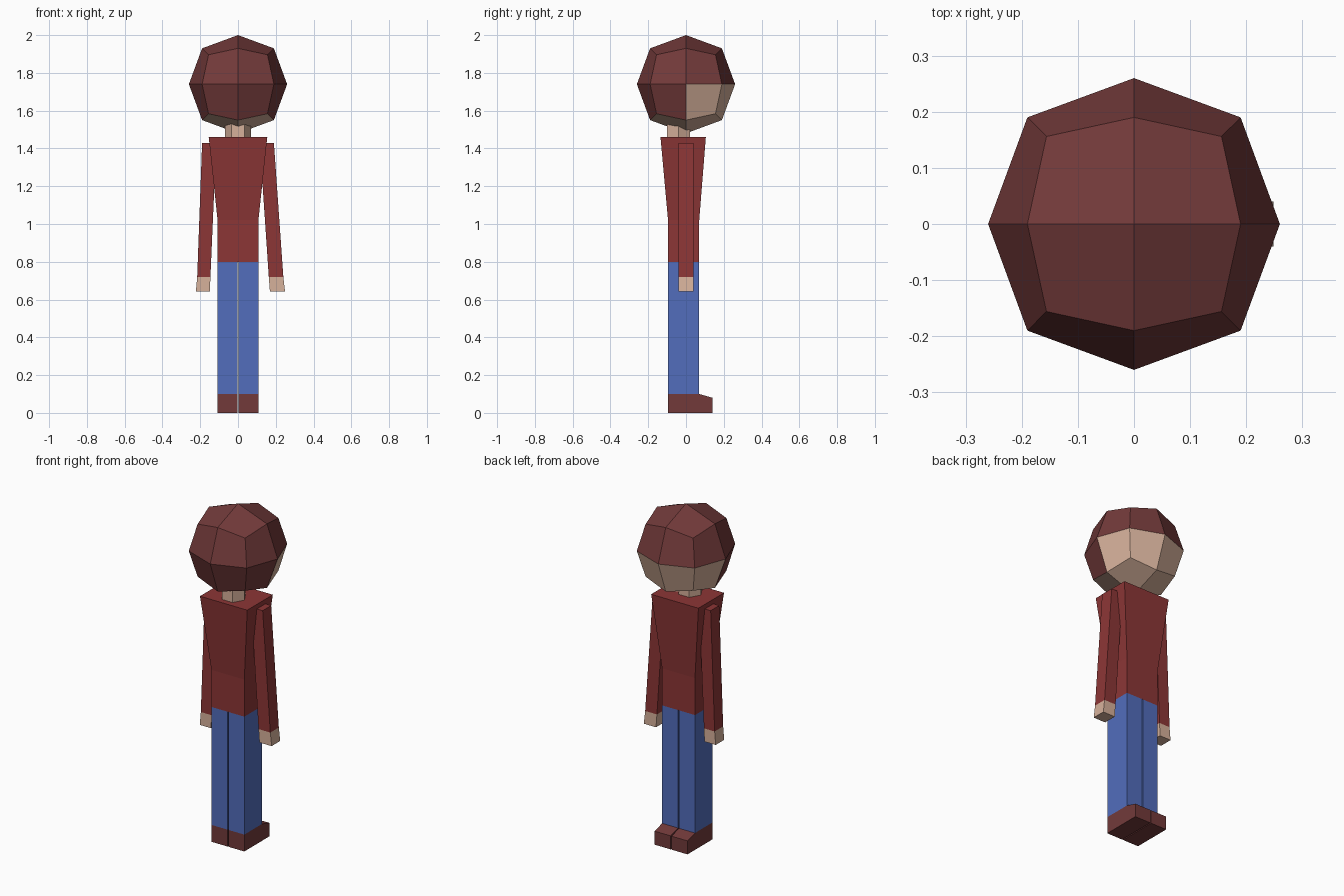
import bpy, bmesh, math

if "Cube" in bpy.data.objects:
    bpy.data.objects.remove(bpy.data.objects["Cube"])


def material(name, rgb):
    """Flat material from 0-255 display values, stored as linear."""
    m = bpy.data.materials.new(name)
    lin = [((c / 255 + 0.055) / 1.055) ** 2.4 for c in rgb]
    m.diffuse_color = (*lin, 1)
    m.use_nodes = True
    m.node_tree.nodes["Principled BSDF"].inputs["Base Color"].default_value = m.diffuse_color
    return m


HAIR = material("dark_brown", (114, 58, 58))
SKIN = material("skin", (214, 177, 155))
SHIRT = material("red_cloth", (140, 54, 54))
DENIM = material("blue_denim", (82, 109, 188))


def finish(name, bm, *mats):
    bmesh.ops.recalc_face_normals(bm, faces=bm.faces)
    mesh = bpy.data.meshes.new(name)
    bm.to_mesh(mesh)
    bm.free()
    for m in mats:
        mesh.materials.append(m)
    ob = bpy.data.objects.new(name, mesh)
    bpy.context.collection.objects.link(ob)
    return ob


def loft(name, rings, mat):
    """Closed solid through rings of points."""
    bm = bmesh.new()
    loops = [[bm.verts.new(p) for p in r] for r in rings]
    n = len(loops[0])
    for a, b in zip(loops, loops[1:]):
        for i in range(n):
            j = (i + 1) % n
            bm.faces.new((a[i], a[j], b[j], b[i]))
    bm.faces.new(loops[0])
    bm.faces.new(loops[-1])
    return finish(name, bm, mat)


def rect(z, x0, x1, y0, y1):
    return [(x0, y0, z), (x1, y0, z), (x1, y1, z), (x0, y1, z)]


# Head: cube split once per edge and rounded out
bm = bmesh.new()
bmesh.ops.create_cube(bm, size=2)
bmesh.ops.subdivide_edges(bm, edges=bm.edges[:], cuts=1, use_grid_fill=True)
radius = {1: 0.26, 2: 0.19, 3: 0.156}
for v in bm.verts:
    v.co *= radius[sum(abs(c) > 0.5 for c in v.co)]
bm.normal_update()
# Face and underside are skin, the rest is hair
for f in bm.faces:
    c = f.calc_center_median()
    if f.normal.z < -0.7 or (c.z < 0 and c.y > 0):
        f.material_index = 1
head = finish("head", bm, HAIR, SKIN)
head.location.z = 1.74

# Neck: six-sided column set slightly back
loft("neck", [[(0.07 * math.cos(i * math.pi / 3), -0.04 + 0.07 * math.sin(i * math.pi / 3), z)
               for i in range(6)] for z in (1.44, 1.56)], SKIN)

# Torso: straight waist flaring to the shoulders
loft("torso", [rect(0.80, -0.108, 0.108, -0.095, 0.07),
               rect(1.02, -0.108, 0.108, -0.095, 0.07),
               rect(1.46, -0.155, 0.155, -0.135, 0.105)], SHIRT)

# Arms: sleeve and hand share one slanted line; (top, cuff, hand) inner and outer x
arms = {"left": (-1, (0.115, 0.19), (0.146, 0.216), (0.149, 0.223)),
        "right": (1, (0.115, 0.19), (0.163, 0.240), (0.169, 0.249))}
for side, (s, top, cuff, tip) in arms.items():
    def ring(z, xs):
        return rect(z, s * xs[0], s * xs[1], -0.04, 0.04)
    loft(side + "_sleeve", [ring(0.72, cuff), ring(1.43, top)], SHIRT)
    loft(side + "_hand", [ring(0.642, tip), ring(0.72, cuff)], SKIN)

# Legs and shoes, with a thin gap between the two sides
shoe_profile = [(-0.095, 0), (0.14, 0), (0.14, 0.08), (0.07, 0.10), (-0.095, 0.10)]
for side, s in (("left", -1), ("right", 1)):
    x0, x1 = s * 0.003, s * 0.108
    loft(side + "_leg", [rect(z, x0, x1, -0.095, 0.07) for z in (0.10, 0.80)], DENIM)
    loft(side + "_shoe", [[(x, y, z) for y, z in shoe_profile] for x in (x0, x1)], HAIR)
